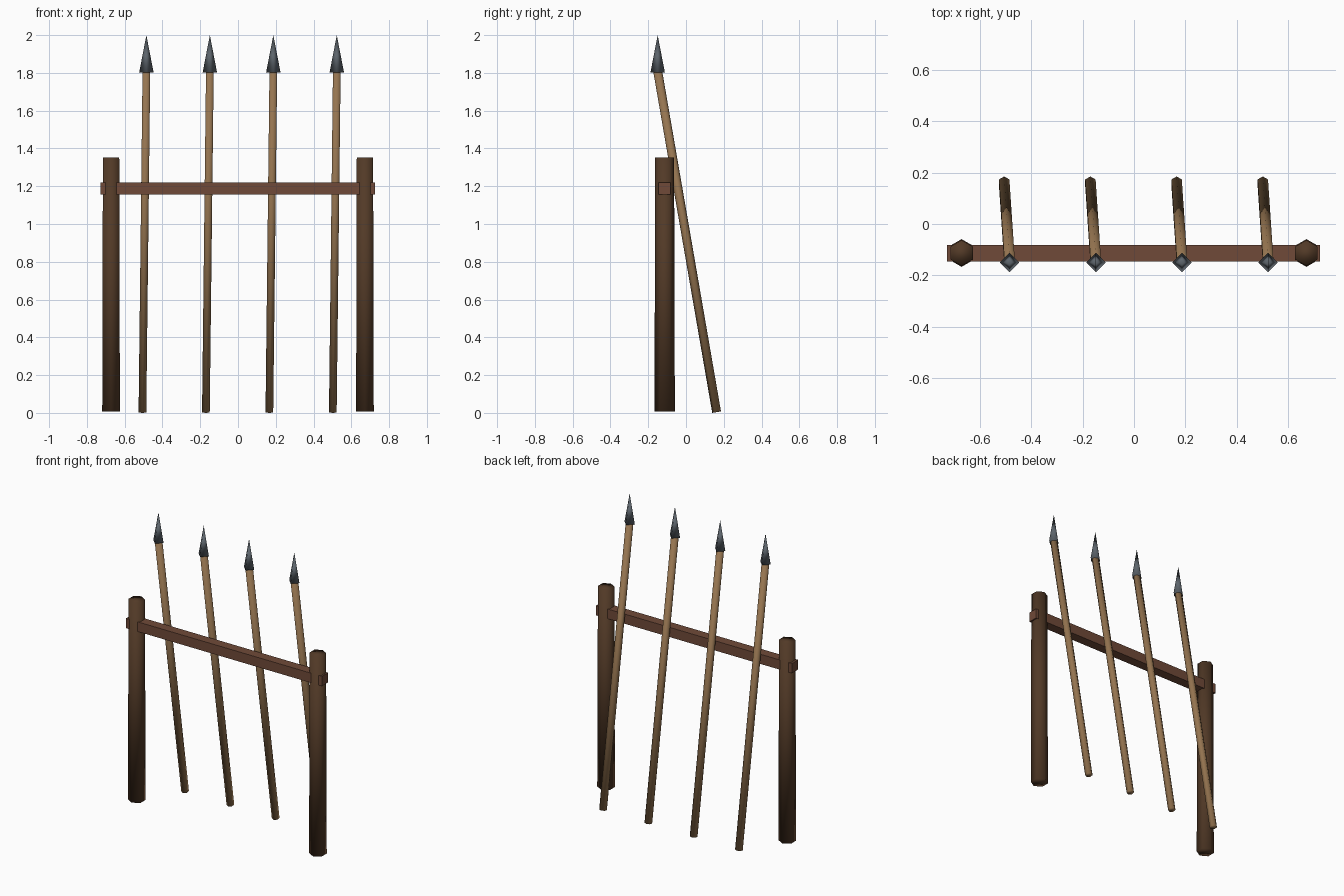
import bpy, math
from mathutils import Vector, Matrix

if "Cube" in bpy.data.objects:
    bpy.data.objects.remove(bpy.data.objects["Cube"])


def material(name, rgb):
    m = bpy.data.materials.new(name)
    m.diffuse_color = (*rgb, 1)
    m.use_nodes = True
    m.node_tree.nodes["Principled BSDF"].inputs["Base Color"].default_value = m.diffuse_color
    return m


dark_wood = material("dark_wood", (0.085, 0.042, 0.020))
red_wood = material("red_wood", (0.160, 0.068, 0.040))
pale_wood = material("pale_wood", (0.300, 0.175, 0.080))
steel = material("steel", (0.110, 0.130, 0.150))


def tapered(name, start, end, r1, r2, sides, mat):
    """Smooth prism or cone from start to end, with a corner towards +y."""
    start, end = Vector(start), Vector(end)
    axis = end - start
    bpy.ops.mesh.primitive_cone_add(vertices=sides, radius1=r1, radius2=r2,
                                    depth=axis.length)
    ob = bpy.context.object
    ob.name = name
    tilt = Vector((0, 0, 1)).rotation_difference(axis).to_matrix().to_4x4()
    ob.data.transform(Matrix.Translation((start + end) / 2) @ tilt)
    ob.data.materials.append(mat)
    bpy.ops.object.shade_smooth()
    return ob


# Upright posts
for side, x in (("left", -0.672), ("right", 0.672)):
    tapered(side + "_post", (x, -0.113, 0.008), (x, -0.113, 1.352),
            0.054, 0.050, 6, dark_wood)

# Crossbar running through both posts
bpy.ops.mesh.primitive_cube_add(size=1, location=(-0.002, -0.114, 1.188))
rail = bpy.context.object
rail.name = "crossbar"
rail.scale = (1.454, 0.065, 0.065)
rail.data.materials.append(red_wood)

# Leaning spears, each a shaft with an upright four-sided head
for i in range(4):
    x = -0.485 + 0.336 * i
    tapered(f"spear_shaft_{i + 1}", (x - 0.021, 0.162, 0.004),
            (x, -0.150, 1.81), 0.0235, 0.0235, 6, pale_wood)
    tapered(f"spear_head_{i + 1}", (x, -0.150, 1.803), (x, -0.150, 2.0),
            0.038, 0, 4, steel)
